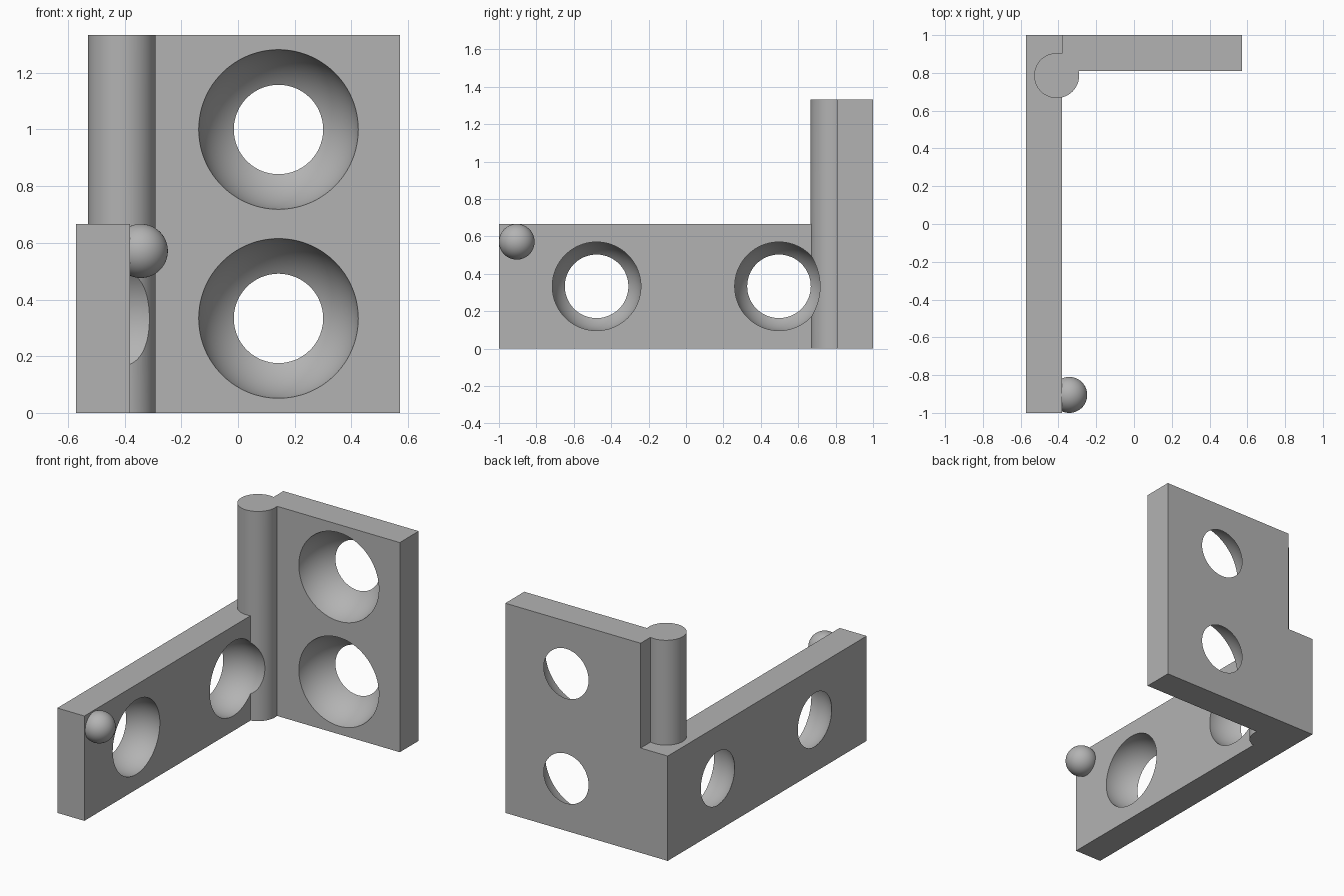
import bpy
from math import radians
from mathutils import Vector

U = 2 / 21  # module: the arm is 21 modules long

if "Cube" in bpy.data.objects:
    bpy.data.objects.remove(bpy.data.objects["Cube"], do_unlink=True)

grey = bpy.data.materials.new("plain_grey")
grey.use_nodes = True
GREY = (0.45, 0.45, 0.45, 1)
grey.diffuse_color = GREY
grey.node_tree.nodes["Principled BSDF"].inputs["Base Color"].default_value = GREY


def finish(name):
    obj = bpy.context.object
    obj.name = obj.data.name = name
    bpy.ops.object.transform_apply(location=True, rotation=True, scale=True)
    obj.data.materials.append(grey)
    return obj


def box(name, low, high):
    low, high = Vector(low) * U, Vector(high) * U
    bpy.ops.mesh.primitive_cube_add(size=1, location=(low + high) / 2)
    bpy.context.object.scale = high - low
    return finish(name)


def ball(name, centre, radius):
    bpy.ops.mesh.primitive_uv_sphere_add(segments=96, ring_count=48, radius=radius * U,
                                         location=Vector(centre) * U)
    return finish(name)


def combine(target, tool, operation):
    """Apply a boolean to the target and discard the tool."""
    tool.hide_render = True
    mod = target.modifiers.new(operation.lower(), "BOOLEAN")
    mod.operation, mod.solver, mod.object = operation, "EXACT", tool
    bpy.ops.object.select_all(action="DESELECT")
    target.select_set(True)
    bpy.context.view_layer.objects.active = target
    bpy.ops.object.modifier_apply(modifier=mod.name)
    bpy.data.objects.remove(tool, do_unlink=True)


def smooth(obj):
    bpy.ops.object.select_all(action="DESELECT")
    obj.select_set(True)
    bpy.context.view_layer.objects.active = obj
    bpy.ops.object.shade_smooth_by_angle(angle=radians(30))


# Long low arm, tall back plate and the round column in their corner
bracket = box("corner_bracket", (-6, -10.5, 0), (-4, 10.5, 7))
plate = box("back_plate", (-4, 8.5, 0), (6, 10.5, 14))
bpy.ops.mesh.primitive_cylinder_add(vertices=96, radius=1.25 * U, depth=14 * U,
                                    location=(-4.3 * U, 8.25 * U, 7 * U))
column = finish("corner_column")
combine(bracket, plate, "UNION")
combine(bracket, column, "UNION")

# Bowl-shaped screw holes, two through the plate and two through the arm
for z in (3.5, 10.5):
    combine(bracket, ball("plate_hole_cutter", (1.5, 8, z), 3), "DIFFERENCE")
for y in (-5.02, 5.22):
    combine(bracket, ball("arm_hole_cutter", (-4.25, y, 3.5), 2.5), "DIFFERENCE")
smooth(bracket)

# Small catch ball at the free end of the arm
smooth(ball("catch_ball", (-3.6, -9.5, 6), 1))
